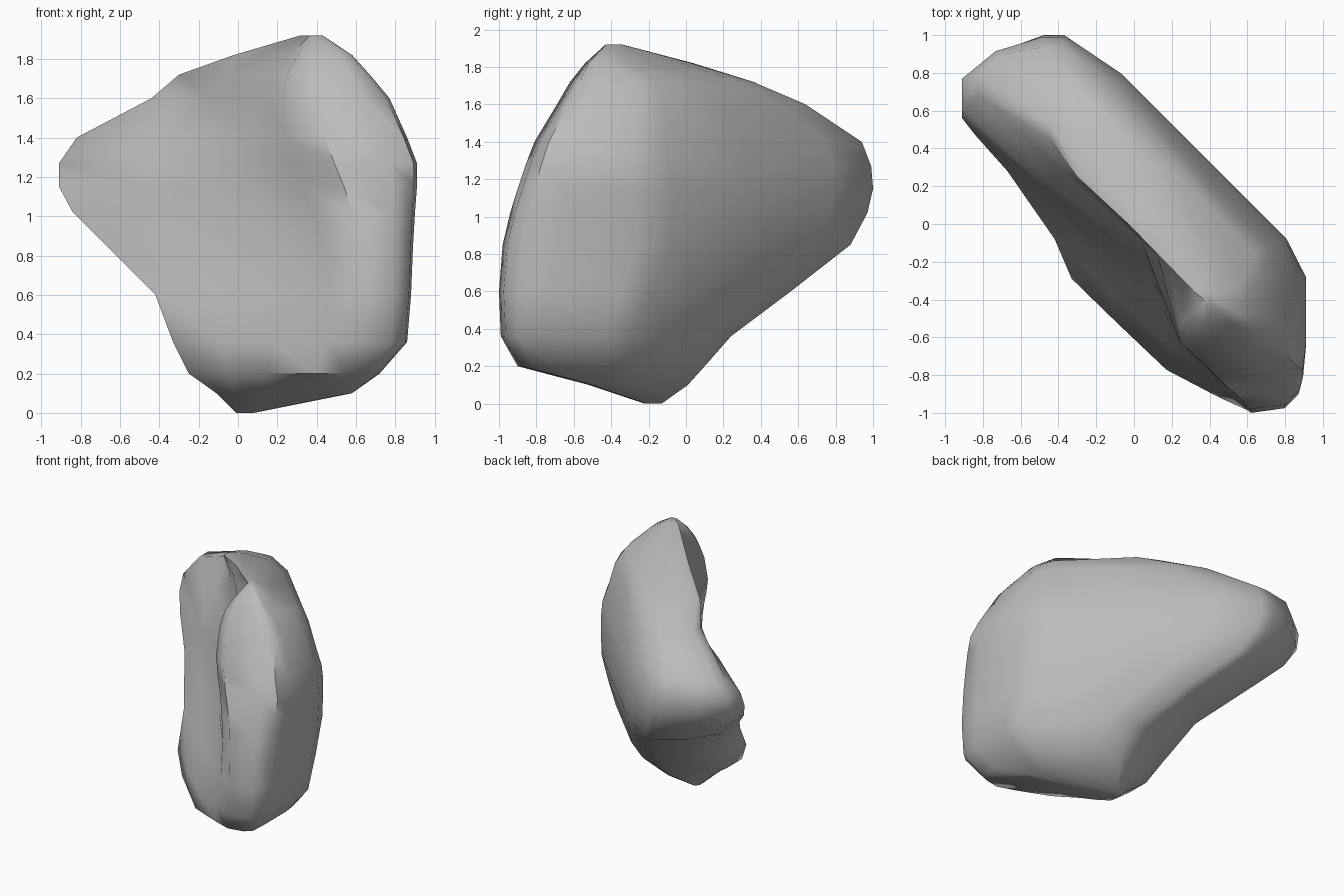
import bpy, bmesh
from mathutils import Vector

if "Cube" in bpy.data.objects:
    bpy.data.objects.remove(bpy.data.objects["Cube"])

# Horizontal sections of the slab: height, x range, y range,
# then the diagonal offset (x + y) of the front face at left, middle, right, and of the back face
SECTIONS = [
    (0.00, -0.01, 0.08, -0.22, -0.13, -0.20, -0.18, -0.16, -0.10),
    (0.10, -0.11, 0.58, -0.52, 0.01, -0.50, -0.42, -0.25, 0.16),
    (0.20, -0.25, 0.72, -0.90, 0.10, -0.60, -0.60, -0.36, 0.30),
    (0.36, -0.33, 0.86, -0.99, 0.24, -0.62, -0.60, -0.38, 0.43),
    (0.60, -0.42, 0.88, -1.00, 0.56, -0.50, -0.45, -0.38, 0.53),
    (0.85, -0.67, 0.89, -0.98, 0.88, -0.39, -0.30, -0.37, 0.62),
    (1.02, -0.84, 0.90, -0.94, 0.97, -0.37, -0.20, -0.36, 0.63),
    (1.15, -0.91, 0.91, -0.90, 1.00, -0.35, -0.13, -0.36, 0.63),
    (1.27, -0.91, 0.91, -0.86, 0.99, -0.30, -0.09, -0.37, 0.61),
    (1.40, -0.82, 0.86, -0.81, 0.94, -0.14, -0.06, -0.37, 0.56),
    (1.60, -0.44, 0.77, -0.69, 0.64, 0.00, -0.04, -0.32, 0.49),
    (1.72, -0.30, 0.67, -0.62, 0.36, -0.05, -0.02, -0.26, 0.39),
    (1.82, -0.02, 0.58, -0.54, 0.03, -0.03, 0.00, -0.17, 0.17),
    (1.92, 0.32, 0.43, -0.43, -0.34, -0.04, -0.03, -0.05, 0.04),
]


def section_ring(z, x0, x1, y0, y1, fl, fm, fr, b):
    """Rounded diagonal outline that touches all four limits of its box."""
    size = min(1, x1 - x0)
    left = Vector((x0, fl - x0))
    back_l, back_r = Vector((b - y1, y1)), Vector((x1, b - x1))
    right = Vector((fr - y0, y0))
    tip_low = Vector((x0, left.y * 0.58 + y1 * 0.42))
    tip_high = Vector((x0 * 0.2 + back_l.x * 0.8, y1))

    def on_front(t, s):
        p = left.lerp(right, t)
        return p + Vector((1, 1)) * (s - p.x - p.y) / 2

    bulge = Vector((1, 1)) * 0.05 * size
    ring = [
        left,
        tip_low,
        tip_low.lerp(tip_high, 0.5) + Vector((-0.035, 0.035)) * size,
        tip_high,
        back_l,
        back_l.lerp(back_r, 0.2) + bulge,
        back_l.lerp(back_r, 0.55) + bulge,
        back_l.lerp(back_r, 0.88) + bulge,
        back_r,
        Vector((x1, back_r.y * 0.4 + y0 * 0.6)),
        Vector((x1 * 0.96 + right.x * 0.04, back_r.y * 0.15 + y0 * 0.85)),
        Vector((x1 * 0.68 + right.x * 0.32, y0 + 0.025 * size)),
        right,
        on_front(0.86, fr - 0.01 * size + 0.35 * min(0, fm - fr)),
        on_front(0.6, fm),
        on_front(0.3, 0.35 * fm + 0.65 * fl),
    ]
    return [(p.x, p.y, z) for p in ring]


# Rock slab: loft the sections and close both ends
bm = bmesh.new()
rings = [[bm.verts.new(p) for p in section_ring(*s)] for s in SECTIONS]
n = len(rings[0])
for low, high in zip(rings, rings[1:]):
    for i in range(n):
        j = (i + 1) % n
        bm.faces.new((low[i], low[j], high[j], high[i]))
bm.faces.new(rings[0])
bm.faces.new(rings[-1])
bmesh.ops.recalc_face_normals(bm, faces=bm.faces)
mesh = bpy.data.meshes.new("rock")
bm.to_mesh(mesh)
bm.free()

stone = bpy.data.materials.new("grey stone")
stone.diffuse_color = (0.5, 0.5, 0.5, 1)
stone.use_nodes = True
stone.node_tree.nodes["Principled BSDF"].inputs["Base Color"].default_value = stone.diffuse_color
mesh.materials.append(stone)

rock = bpy.data.objects.new("rock", mesh)
bpy.context.collection.objects.link(rock)
bpy.context.view_layer.objects.active = rock
rock.select_set(True)
bpy.ops.object.shade_smooth_by_angle(angle=0.9)
